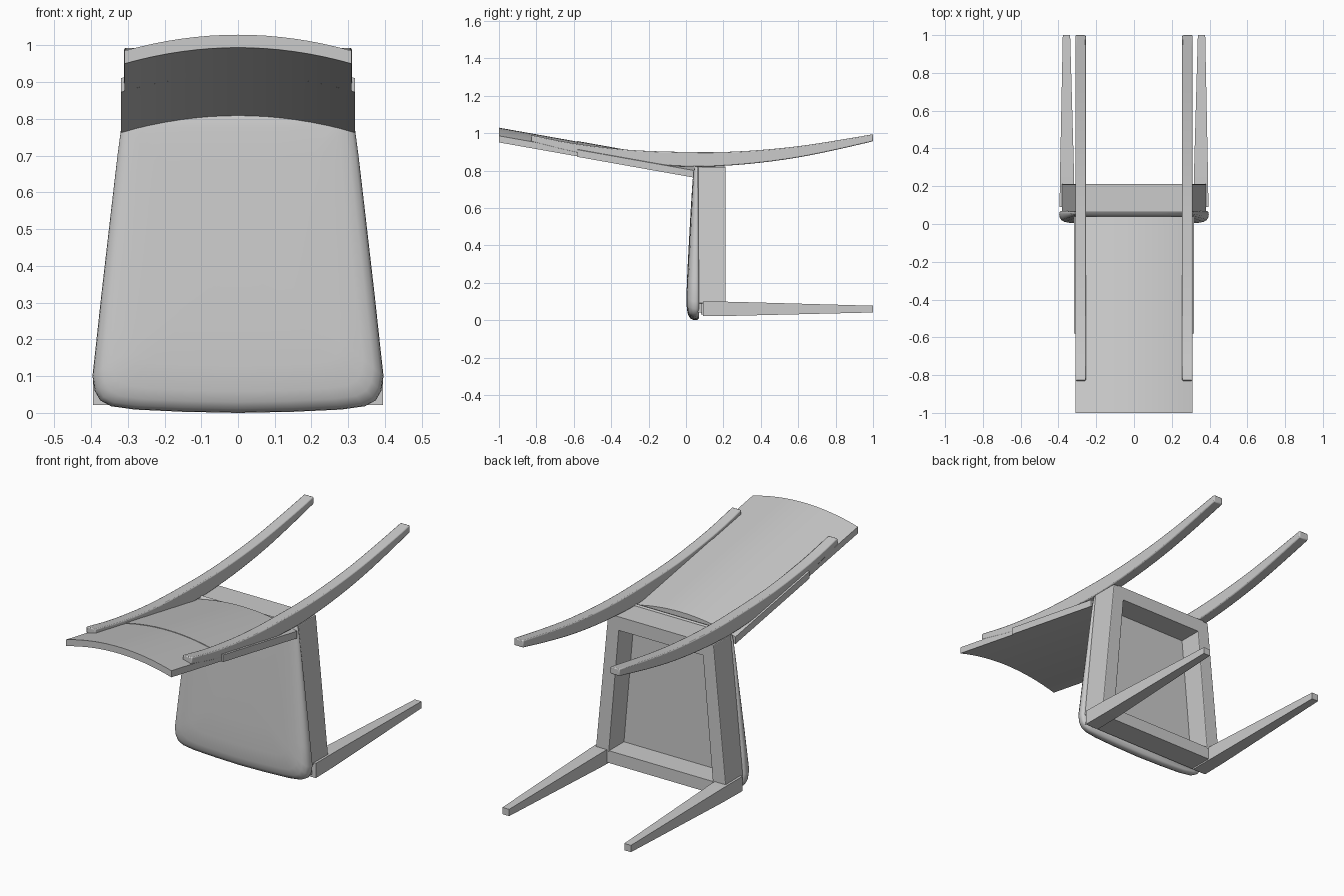
import bpy, bmesh, math
from mathutils import Vector

if "Cube" in bpy.data.objects:
    bpy.data.objects.remove(bpy.data.objects["Cube"])


def finish(name, bm, mirror=False, bevel=0.0, smooth=None):
    bmesh.ops.recalc_face_normals(bm, faces=bm.faces)
    me = bpy.data.meshes.new(name)
    bm.to_mesh(me)
    bm.free()
    ob = bpy.data.objects.new(name, me)
    bpy.context.collection.objects.link(ob)
    if bevel:
        b = ob.modifiers.new("bevel", 'BEVEL')
        b.width, b.segments, b.limit_method = bevel, 2, 'ANGLE'
    if mirror:
        ob.modifiers.new("mirror", 'MIRROR')
    if smooth:
        bpy.ops.object.select_all(action='DESELECT')
        ob.select_set(True)
        bpy.context.view_layer.objects.active = ob
        bpy.ops.object.shade_smooth_by_angle(angle=math.radians(smooth))
    return ob


def loft(name, rings, **kw):
    """Skin a list of equal-length closed rings and cap both ends."""
    bm = bmesh.new()
    vs = [[bm.verts.new(p) for p in r] for r in rings]
    n = len(vs[0])
    for a, b in zip(vs, vs[1:]):
        for i in range(n):
            j = (i + 1) % n
            bm.faces.new((a[i], a[j], b[j], b[i]))
    bm.faces.new(vs[0])
    bm.faces.new(vs[-1])
    return finish(name, bm, **kw)


def prism_xz(name, pts, y0, y1, **kw):
    return loft(name, [[(x, y, z) for x, z in pts] for y in (y0, y1)], **kw)


def rect(x0, x1, y, z0, z1):
    return [(x0, y, z0), (x1, y, z0), (x1, y, z1), (x0, y, z1)]


def curve_sample(pts, n=24):
    """Catmull-Rom through (y, bottom, top) stations."""
    p = [Vector(q) for q in pts]
    p = [2 * p[0] - p[1]] + p + [2 * p[-1] - p[-2]]
    out = []
    for k in range(n + 1):
        t = k / n * (len(p) - 3)
        i = min(int(t), len(p) - 4)
        t -= i
        a, b, c, d = p[i:i + 4]
        out.append(0.5 * (2 * b + (c - a) * t + (2 * a - 5 * b + 4 * c - d) * t * t
                          + (3 * b - a - 3 * c + d) * t ** 3))
    return out


# seat cushion: rounded trapezoid, domed toward -y, thinner at the rear
half = [(0.0, 0.0), (0.15, 0.003), (0.28, 0.009), (0.345, 0.018), (0.375, 0.034),
        (0.39, 0.06), (0.396, 0.1), (0.385, 0.2), (0.372, 0.32), (0.357, 0.45), (0.342, 0.58),
        (0.328, 0.7), (0.316, 0.79), (0.31, 0.815), (0.295, 0.83), (0.15, 0.83), (0.0, 0.83)]
outline = half + [(-x, z) for x, z in reversed(half[1:-1])]
rings = []
for s, h in [(.975, -.12), (.995, 0), (1, .15), (.995, .4), (.975, .65), (.93, .83),
             (.86, .93), (.7, .98), (.4, 1.0), (.1, 1.0)]:
    ring = []
    for x, z in outline:
        zz = 0.42 + (z - 0.42) * s
        thick = 0.062 - 0.039 * max(0, (zz - 0.1) / 0.73) ** 1.1
        ring.append((x * s, 0.062 - thick * h, zz))
    rings.append(ring)
loft("seat_cushion", rings, smooth=50)

# seat base board
prism_xz("seat_board", [(-.375, .04), (.375, .04), (.375, .1), (.306, .82), (-.306, .82), (-.375, .1)],
         0.055, 0.085)

# seat frame rails
prism_xz("side_rail", [(.305, .09), (.382, .09), (.31, .82), (.24, .82)], 0.065, 0.212,
         mirror=True, bevel=0.004)
prism_xz("front_rail", [(-.34, .03), (.34, .03), (.34, .095), (-.34, .095)], 0.08, 0.21)
prism_xz("rear_rail", [(-.28, .75), (.28, .75), (.28, .822), (-.28, .822)], 0.065, 0.212)

# front legs, tapering to the feet
loft("front_leg", [rect(.315, .394, .09, .022, .1), rect(.317, .392, .25, .023, .098),
                   rect(.338, .377, 1.0, .041, .077)], mirror=True)

# curved rear legs running up into the back
stations = [(-.83, .955, .99), (-.6, .898, .945), (-.3, .845, .91), (0, .821, .899),
            (.2, .825, .899), (.4, .842, .91), (.6, .87, .93), (.8, .91, .96), (1, .956, .994)]
loft("rear_leg", [rect(.255, .31, y, a, b) for y, a, b in curve_sample(stations)],
     mirror=True, bevel=0.005, smooth=30)


# arched backrest panels
def back_panel(name, y0, y1, w, thick):
    n = 16
    xs = [w * (2 * i / n - 1) for i in range(n + 1)]
    rings = []
    for k in range(5):
        y = y0 + (y1 - y0) * k / 4
        base = 0.95 - 0.178 * (y + 1)
        arc = [(x, base + 0.044 * (1 - (x / 0.31) ** 2)) for x in xs]
        rings.append([(x, y, z) for x, z in arc] + [(x, y, z + thick) for x, z in reversed(arc)])
    loft(name, rings, smooth=30)


back_panel("upper_back_panel", -1.0, -0.575, 0.309, 0.035)
back_panel("lower_back_panel", -0.58, 0.04, 0.318, 0.038)
